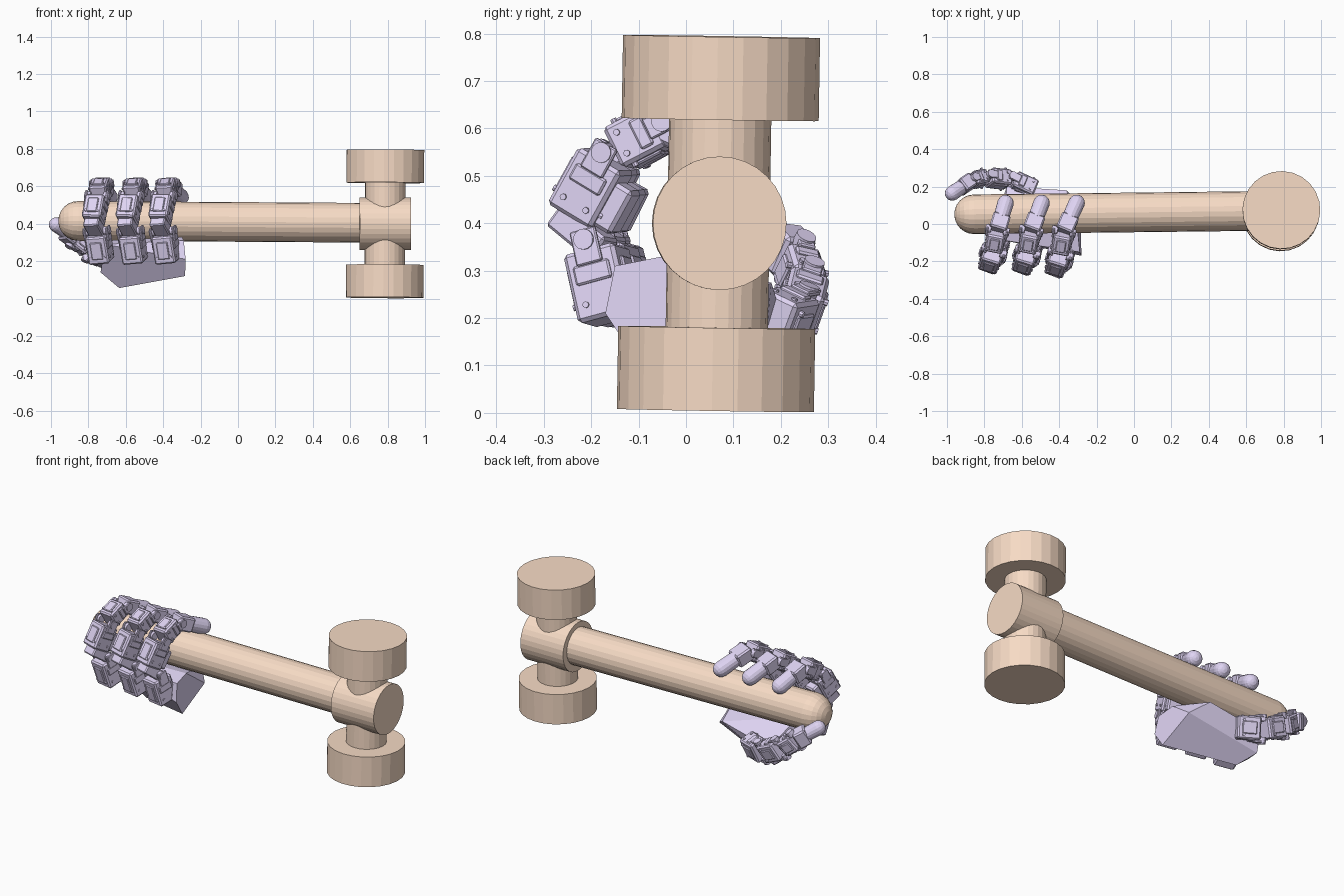
import bpy, bmesh, math
from mathutils import Vector, Matrix

if "Cube" in bpy.data.objects:
    bpy.data.objects.remove(bpy.data.objects["Cube"])

def material(name, rgb):
    m = bpy.data.materials.new(name)
    m.diffuse_color = (*rgb, 1)
    m.use_nodes = True
    m.node_tree.nodes["Principled BSDF"].inputs["Base Color"].default_value = m.diffuse_color
    return m

TAN = material("tan", (0.93, 0.71, 0.56))
LILAC = material("lilac", (0.74, 0.66, 0.90))

def finish(bm, name, mat):
    bmesh.ops.recalc_face_normals(bm, faces=bm.faces)
    me = bpy.data.meshes.new(name)
    bm.to_mesh(me)
    bm.free()
    me.materials.append(mat)
    ob = bpy.data.objects.new(name, me)
    bpy.context.collection.objects.link(ob)
    return ob

def cyl(bm, p, q, r, n=24, r2=None):
    p, q = Vector(p), Vector(q)
    d = q - p
    m = Matrix.Translation((p + q) / 2) @ d.to_track_quat('Z', 'Y').to_matrix().to_4x4()
    bmesh.ops.create_cone(bm, cap_ends=True, segments=n, radius1=r,
                          radius2=r if r2 is None else r2, depth=d.length, matrix=m)

def ball(bm, p, r, n=16, axis=(1, 0, 0)):
    m = Matrix.Translation(Vector(p)) @ Vector(axis).to_track_quat('Z', 'Y').to_matrix().to_4x4()
    bmesh.ops.create_uvsphere(bm, u_segments=n, v_segments=n // 2, radius=r, matrix=m)

def frame(p, q, side):
    """Axes at p: x sideways, y outward, z along the link."""
    p, q = Vector(p), Vector(q)
    z = (q - p).normalized()
    x = (Vector(side) - z * z.dot(Vector(side))).normalized()
    y = z.cross(x)
    m = Matrix((x, y, z)).transposed().to_4x4()
    m.translation = p
    return m, (q - p).length

def box(bm, m, centre, size, bev=0.006):
    mm = m @ Matrix.Translation(centre) @ Matrix.Diagonal((*size, 1))
    vs = bmesh.ops.create_cube(bm, size=1, matrix=mm)['verts']
    if bev:
        es = list({e for v in vs for e in v.link_edges})
        bmesh.ops.bevel(bm, geom=es, offset=bev, segments=1, affect='EDGES')

def servo(bm, p, q, side, w=0.10, t=0.095):
    """Motor block with a bracket, pivot discs and screws."""
    m, L = frame(p, q, side)
    box(bm, m, (0, 0, L * 0.5), (w, t, L * 0.80), 0.008)
    box(bm, m, (0, 0, L * 0.62), (w + 0.014, t * 0.7, L * 0.22), 0.004)
    box(bm, m, (0, 0, L * 0.5), (w * 0.55, t + 0.014, L * 0.5), 0.004)
    for s in (-1, 1):
        # bracket arms reach to the next joint
        box(bm, m, (s * (w / 2 + 0.006), 0, L * 0.92), (0.012, t * 0.5, L * 0.40), 0.003)
        cyl(bm, m @ Vector((s * w * 0.35, 0, L)), m @ Vector((s * (w / 2 + 0.017), 0, L)), 0.022, 14)
        for k in (-1, 1):
            a = Vector((s * w * 0.32, k * t * 0.40, L * 0.30))
            cyl(bm, m @ a, m @ (a + Vector((0, k * 0.018, 0))), 0.007, 8)
            b = Vector((s * w * 0.42, k * t * 0.26, L * 0.28))
            cyl(bm, m @ b, m @ (b + Vector((s * 0.014, 0, 0))), 0.007, 8)

def fingertip(bm, p, q, side, r=0.043):
    """Narrow mount followed by a rounded rubber tip."""
    p, q = Vector(p), Vector(q)
    m, L = frame(p, q, side)
    box(bm, m, (0, 0, L * 0.20), (0.095, 0.08, L * 0.42), 0.008)
    d = (q - p).normalized()
    cyl(bm, p + d * L * 0.35, q - d * r, r * 0.95, 16, r)
    ball(bm, q - d * r, r, 16, d)

# Mallet handle with rounded butt
bm = bmesh.new()
a, b = Vector((-0.855, 0.052, 0.415)), Vector((0.70, 0.07, 0.405))
cyl(bm, a, b, 0.106)
ball(bm, a, 0.106, 24, b - a)
finish(bm, "mallet_handle", TAN)

# Socket between handle and head
bm = bmesh.new()
cyl(bm, (0.65, 0.069, 0.40), (0.925, 0.071, 0.40), 0.141, 32)
finish(bm, "mallet_socket", TAN)

# Head: neck and two striking discs, slightly tilted
low, high = Vector((0.784, 0.062, 0.005)), Vector((0.788, 0.075, 0.794))
for name, f0, f1, r in (("head_neck", 0.15, 0.85, 0.108),
                        ("lower_striking_disc", 0, 0.222, 0.208),
                        ("upper_striking_disc", 0.778, 1, 0.208)):
    bm = bmesh.new()
    cyl(bm, low.lerp(high, f0), low.lerp(high, f1), r)
    finish(bm, name, TAN)

# Palm block: tilted slab under the handle
bm = bmesh.new()
for p in ((-0.283, -0.11, 0.12), (-0.635, 0.06, 0.056), (-0.685, 0.165, 0.10), (-0.285, 0.10, 0.22),
          (-0.735, 0.04, 0.14), (-0.28, -0.17, 0.21), (-0.30, -0.05, 0.33), (-0.70, -0.03, 0.31),
          (-0.36, 0.18, 0.275), (-0.68, 0.20, 0.21), (-0.29, -0.15, 0.31), (-0.71, -0.085, 0.29)):
    bm.verts.new(p)
bmesh.ops.convex_hull(bm, input=bm.verts)
bmesh.ops.dissolve_limit(bm, angle_limit=math.radians(12), verts=bm.verts, edges=bm.edges)
finish(bm, "palm", LILAC)

# Three fingers wrapping over the handle
for i, (x, dy) in enumerate(((-0.765, 0.012), (-0.585, 0.0), (-0.410, -0.024))):
    pts = [Vector((x + ox, y + dy * (1 - k / 5), z)) for k, (ox, y, z) in enumerate((
        (0.04, -0.13, 0.18), (0.01, -0.175, 0.36), (-0.012, -0.228, 0.40),
        (0.015, -0.15, 0.55), (0.035, -0.035, 0.612), (0.09 + 0.015 * i, 0.15, 0.525)))]
    side = Vector((1, -0.3, 0))
    bm = bmesh.new()
    servo(bm, pts[0], pts[1], side, 0.115, 0.115)
    m, L = frame(pts[1], pts[2], side)
    box(bm, m, (0, 0, L / 2), (0.085, 0.06, L + 0.06), 0.006)
    # inner pad facing the handle
    m, L = frame(pts[2], pts[3], side)
    servo(bm, pts[2], pts[3], side, 0.105, 0.11)
    inward = m.inverted().to_3x3() @ Vector((0, 1, 0))
    s = 1 if inward.y > 0 else -1
    box(bm, m, (0, s * 0.07, L * 0.45), (0.075, 0.05, L * 0.6), 0.008)
    servo(bm, pts[3], pts[4], side, 0.095, 0.095)
    fingertip(bm, pts[4], pts[5], side, 0.044)
    finish(bm, f"finger_{i + 1}", LILAC)

# Thumb along the back, reaching round the butt
bm = bmesh.new()
t = [(-0.52, 0.17, 0.19), (-0.66, 0.235, 0.20), (-0.79, 0.25, 0.26), (-0.875, 0.23, 0.325), (-1.0, 0.145, 0.415)]
side = (0.3, 0.35, 1)
servo(bm, t[0], t[1], side, 0.12, 0.09)
servo(bm, t[1], t[2], side, 0.11, 0.085)
servo(bm, t[2], t[3], side, 0.095, 0.075)
fingertip(bm, t[3], t[4], side, 0.04)
finish(bm, "thumb", LILAC)
